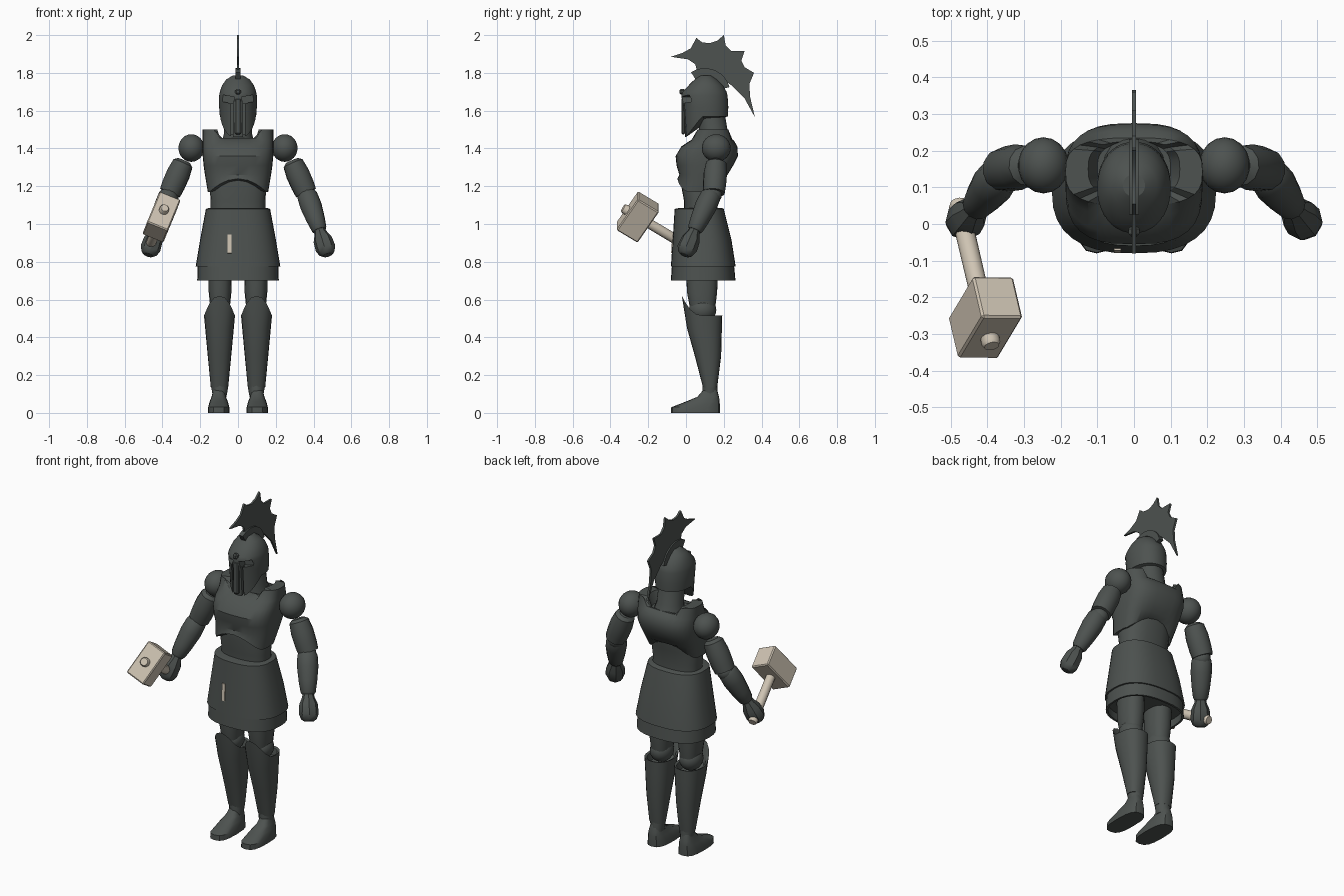
import bpy, bmesh, math
from mathutils import Vector, Matrix

if "Cube" in bpy.data.objects:
    bpy.data.objects.remove(bpy.data.objects["Cube"])


def material(name, rgb):
    m = bpy.data.materials.new(name)
    m.diffuse_color = (*rgb, 1)
    m.use_nodes = True
    m.node_tree.nodes["Principled BSDF"].inputs["Base Color"].default_value = m.diffuse_color
    return m


DARK = material("dark_iron", (0.075, 0.085, 0.080))
PALE = material("pale_stone", (0.62, 0.55, 0.45))


def finish(name, bm, mat=DARK):
    bmesh.ops.recalc_face_normals(bm, faces=bm.faces)
    me = bpy.data.meshes.new(name)
    bm.to_mesh(me)
    bm.free()
    ob = bpy.data.objects.new(name, me)
    bpy.context.collection.objects.link(ob)
    me.materials.append(mat)
    return ob


def skin(name, loops, mat=DARK):
    """Bridge equal-length loops of points and close both ends with fans."""
    bm = bmesh.new()
    rows = [[bm.verts.new(p) for p in loop] for loop in loops]
    n = len(rows[0])
    for a, b in zip(rows, rows[1:]):
        for i in range(n):
            bm.faces.new((a[i], a[(i + 1) % n], b[(i + 1) % n], b[i]))
    for row in (rows[0], rows[-1]):
        c = bm.verts.new(sum((v.co for v in row), Vector()) / n)
        for i in range(n):
            bm.faces.new((row[i], row[(i + 1) % n], c))
    return finish(name, bm, mat)


def loft(name, rings, cx=0, n=24, power=2.0, warp=None):
    """rings: (z, front y, back y, half width), superellipse sections."""
    loops = []
    for k, (z, y0, y1, rx) in enumerate(rings):
        loop = []
        for i in range(n):
            t = 2 * math.pi * i / n
            c, s = math.cos(t), math.sin(t)
            x = math.copysign(abs(c) ** (2 / power), c) * rx
            y = (y0 + y1) / 2 + math.copysign(abs(s) ** (2 / power), s) * (y1 - y0) / 2
            p = Vector((x, y, z))
            if warp:
                p = warp(p, k)
            loop.append(p + Vector((cx, 0, 0)))
        loops.append(loop)
    return skin(name, loops)


def limb(name, p0, p1, radii, n=12, mat=DARK):
    """radii: (fraction along the axis, radius)."""
    p0, p1 = Vector(p0), Vector(p1)
    q = (p1 - p0).to_track_quat('Z', 'Y')
    return skin(name, [[p0.lerp(p1, f) + q @ Vector((r * math.cos(2 * math.pi * i / n),
                r * math.sin(2 * math.pi * i / n), 0)) for i in range(n)] for f, r in radii], mat)


def ball(name, loc, r, scale=(1, 1, 1)):
    bm = bmesh.new()
    bmesh.ops.create_uvsphere(bm, u_segments=18, v_segments=12, radius=r,
                              matrix=Matrix.Translation(loc) @ Matrix.Diagonal((*scale, 1)))
    return finish(name, bm)


def block(name, loc, size, mat=DARK, rot=None, bevel=0):
    bm = bmesh.new()
    m = Matrix.Translation(loc) @ (rot or Matrix()) @ Matrix.Diagonal((*size, 1))
    bmesh.ops.create_cube(bm, size=1, matrix=m)
    if bevel:
        bmesh.ops.bevel(bm, geom=bm.edges[:], offset=bevel, segments=1, affect='EDGES')
    return finish(name, bm, mat)


def plate(name, pts, thick):
    """Flat outline in the y-z plane, centred on x = 0."""
    bm = bmesh.new()
    f = bm.faces.new([bm.verts.new((-thick / 2, y, z)) for y, z in pts])
    r = bmesh.ops.extrude_face_region(bm, geom=[f])
    bmesh.ops.translate(bm, vec=(thick, 0, 0),
                        verts=[v for v in r['geom'] if isinstance(v, bmesh.types.BMVert)])
    bmesh.ops.triangulate(bm, faces=[f for f in bm.faces if len(f.verts) > 4])
    return finish(name, bm)


# Breastplate: arched lower edge, raised shoulder straps
def chest_warp(p, k):
    if k == 0:
        p.z += 0.07 * max(0, 1 - (p.x / 0.15) ** 2)
    if k >= 6 and abs(p.x) > 0.11:
        p.z += 0.045
    return p


loft("breastplate", [(1.17, -.045, .175, .16), (1.26, -.035, .22, .175), (1.31, -.05, .25, .182),
     (1.36, -.055, .275, .187), (1.41, -.025, .272, .188), (1.44, .02, .255, .188),
     (1.455, .05, .235, .187), (1.455, .075, .225, .125), (1.44, .08, .22, .10)],
     n=32, power=2.9, warp=chest_warp)
loft("abdomen", [(1.04, -.01, .17, .145), (1.12, -.01, .165, .145), (1.2, -.025, .18, .15),
     (1.27, -.02, .19, .14)], power=2.5)
limb("neck", (0, .155, 1.42), (0, .125, 1.64), [(0, .09), (.25, .075), (1, .07)], 16)

# Skirt with lower band and recessed underside
loft("skirt", [(1.085, -.035, .19, .155), (1.08, -.06, .20, .17), (.92, -.07, .24, .20),
     (.775, -.08, .263, .224), (.775, -.075, .255, .214), (.70, -.08, .262, .216),
     (.70, -.068, .25, .205), (.745, -.068, .25, .205)], n=32, power=2.5)
block("skirt_mark", (-.045, -.0715, .895), (.02, .008, .10), PALE,
      Matrix.Rotation(math.radians(-4), 4, 'X'))


# Helmet: lower edge drops toward the face
def helm_warp(p, k):
    if k == 0:
        p.z -= 0.11 * min(1, max(0, (0.085 - p.y) / 0.085))
    return p


helmet = loft("helmet", [(1.57, -.005, .222, .096), (1.62, -.015, .224, .1), (1.68, -.025, .22, .1),
              (1.70, -.018, .215, .096), (1.735, .015, .195, .084), (1.765, .045, .165, .062),
              (1.785, .075, .135, .03)], n=40, power=2.1, warp=helm_warp)


def cut(target, cutter):
    m = target.modifiers.new("cut", 'BOOLEAN')
    m.operation, m.object, m.solver = 'DIFFERENCE', cutter, 'EXACT'
    cutter.hide_render = True
    bpy.context.view_layer.objects.active = target
    bpy.ops.object.modifier_apply(modifier=m.name)
    bpy.data.objects.remove(cutter)


for s in (-1, 1):
    cut(helmet, block("eye_cutter", (s * .052, -.03, 1.66), (.06, .12, .036), rot=Matrix.Rotation(-s * .2, 4, 'Y')))
    cut(helmet, block("slit_cutter", (s * .032, -.03, 1.53), (.01, .09, .23)))
block("nose_guard", (0, -.014, 1.57), (.035, .02, .19), bevel=.006)
block("brow_ridge", (0, -.02, 1.70), (.03, .03, .03), bevel=.008)

# Crest: ridge on the dome and spiked fin
ridge = [(.1 + r * math.cos(t), 1.69 + r * math.sin(t))
         for r, ts in ((.135, range(15, 125, 12)), (.08, range(123, 14, -12)))
         for t in map(math.radians, ts)]
plate("crest_ridge", ridge, .028)
plate("crest_fin", [(-.08, 1.885), (-.02, 1.905), (.025, 1.93), (.055, 1.985), (.085, 1.962),
      (.125, 1.957), (.165, 1.97), (.2, 2.0), (.21, 1.945), (.24, 1.915), (.31, 1.915), (.293, 1.865),
      (.31, 1.83), (.36, 1.80), (.335, 1.74), (.34, 1.67), (.365, 1.565), (.31, 1.665), (.24, 1.735),
      (.2, 1.76), (.1, 1.79), (.06, 1.80), (.05, 1.845), (.01, 1.872)], .012)


# Greave top rises to a point over the knee
def greave_warp(p, k):
    if k >= 3:
        f = max(0, (.09 - p.y) / .1)
        p.z += 0.105 * f ** 2.5
        p.y -= .012 * f ** 2
    return p


for s, side in ((-1, "right"), (1, "left")):
    # Legs
    loft(side + "_thigh", [(.56, .02, .155, .052), (.64, .005, .165, .06), (.78, .0, .17, .062)],
         cx=s * .095, n=16, power=2.4)
    ball(side + "_knee", (s * .097, .088, .545), .066, (.95, 1.1, 1))
    loft(side + "_greave", [(.135, .09, .165, .046), (.3, .047, .186, .062), (.45, .005, .19, .076),
         (.515, -.01, .192, .082), (.51, .005, .178, .07), (.47, .02, .17, .06)],
         cx=s * .098, n=20, power=2.3, warp=greave_warp)
    loft(side + "_ankle", [(.085, .085, .17, .036), (.15, .088, .165, .047)], cx=s * .097, n=12)
    loft(side + "_foot", [(0, -.08, .18, .058), (.03, -.078, .18, .056), (.06, .0, .178, .048),
         (.085, .06, .175, .038), (.12, .09, .165, .03)], cx=s * .102, n=16, power=2.8)
    # Arms
    ball(side + "_shoulder", (s * .247, .16, 1.402), .073, (.95, 1.05, 1))
    limb(side + "_upper_arm", (s * .285, .16, 1.335), (s * .36, .148, 1.165),
         [(0, .035), (.08, .055), (.4, .063), (.75, .062), (1, .058), (1, .045)])
    ball(side + "_elbow", (s * .36, .143, 1.155), .047)
    limb(side + "_forearm", (s * .362, .138, 1.165), (s * .432, .045, .965),
         [(0, .045), (.08, .055), (.35, .058), (.7, .05), (.95, .041), (1, .034)])
    limb(side + "_hand", (s * .428, .05, .98), (s * .475, -.008, .835),
         [(0, .028), (.2, .034), (.42, .05), (.75, .054), (.93, .042), (1, .026)], 8)

# Hammer held in the right hand
butt, tip = Vector((-.48, .06, .85)), Vector((-.388, -.333, 1.085))
d = (tip - butt).normalized()
u = Vector((.323, .541, .777))
u = (u - d * u.dot(d)).normalized()
w = u.cross(d)
turn = Matrix((w, d, u)).transposed().to_4x4()
block("hammer_head", (-.405, -.255, 1.037), (.12, .133, .21), PALE, turn, .006)
limb("hammer_handle", butt, tip, [(0, .022), (.02, .027), (.98, .026), (1, .021)], 10, PALE)

# Soft shading with crisp edges
bpy.ops.object.select_all(action='DESELECT')
for ob in bpy.context.scene.objects:
    ob.select_set(True)
    bpy.context.view_layer.objects.active = ob
bpy.ops.object.shade_smooth_by_angle(angle=math.radians(32))
